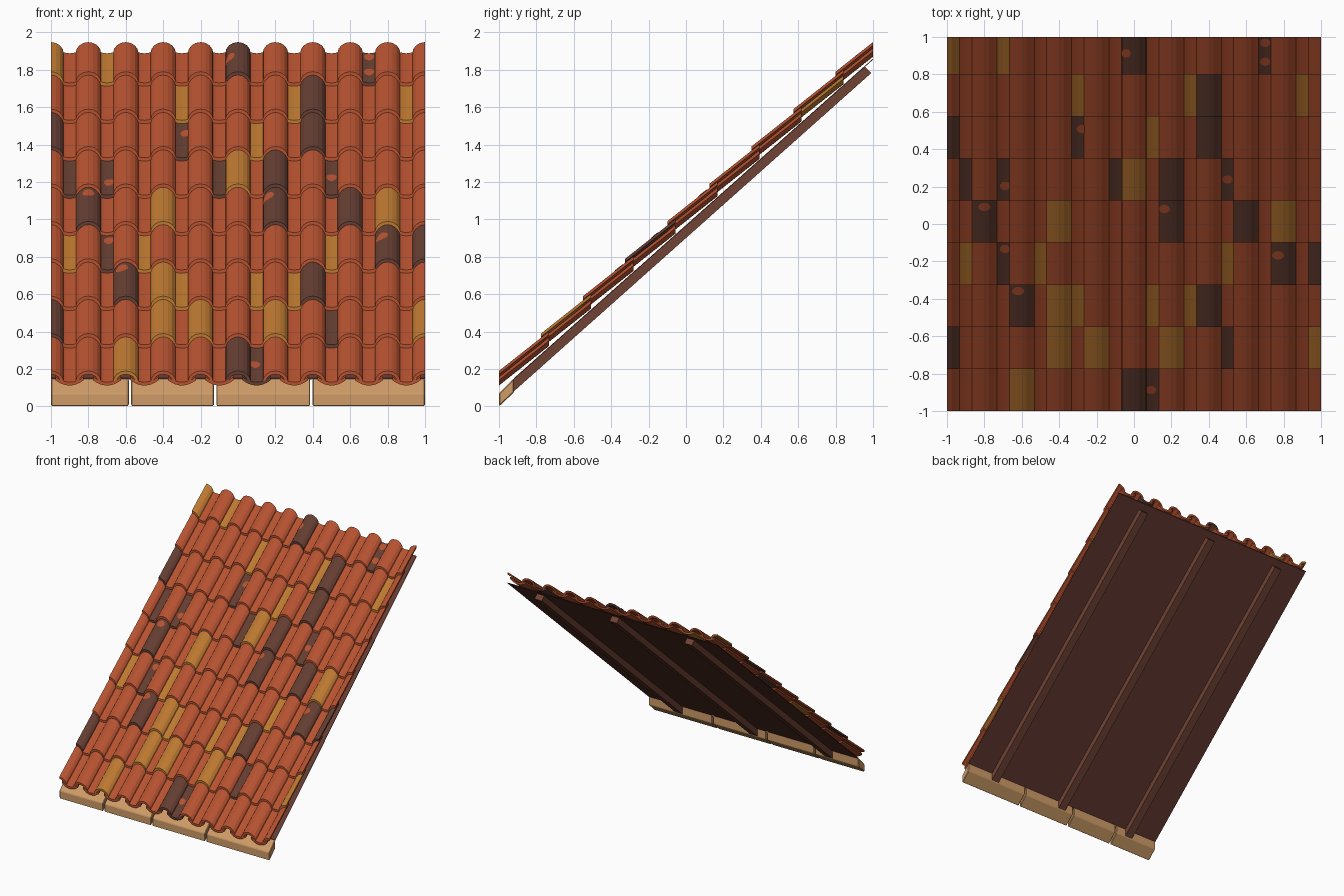
import bpy, bmesh, math

cube = bpy.data.objects.get("Cube")
if cube:
    bpy.data.objects.remove(cube)


def material(name, hex_code):
    """Flat colour from an sRGB hex string."""
    def linear(c):
        return c / 12.92 if c <= 0.04045 else ((c + 0.055) / 1.055) ** 2.4
    rgb = [linear(v / 255) for v in bytes.fromhex(hex_code)] + [1]
    mat = bpy.data.materials.new(name)
    mat.use_nodes = True
    mat.diffuse_color = rgb
    mat.node_tree.nodes["Principled BSDF"].inputs["Base Color"].default_value = rgb
    return mat


TERRACOTTA = material("terracotta", "B65230")
OCHRE = material("ochre", "BC7830")
CHARRED = material("dark_brown_clay", "643D31")
TAN = material("tan_wood", "CF9C68")
RAFTER = material("rafter_brown", "704234")
DECK = material("deck_brown", "643A30")

# Roof layout
ROWS, STEP_Y, STEP_Z = 9, 0.225, 0.2
PITCH, TILE_LEN, TILE_SLOPE = 0.1, 0.268, 0.79
BASE_Z, THICK, SEGMENTS = 0.13, 0.018, 8

# Odd coloured tiles per row: slots along x, even = cover, odd = pan
OCHRE_SLOTS = [(-6,), (-4, -2, 2, 10), (-4, -3, 1, 3), (-9, -5, 5), (-4, 8),
               (0,), (1,), (-3, 3, 9), (-10, -7)]
DARK_SLOTS = [(0, 1), (-10, 5), (-6, 4), (-7, 8, 10), (-8, 2, 6),
              (-9, -7, -1, 2, 5), (-10, -3, 4), (4,), (0, 7)]
# Worn spots: row, x, position up the tile
SPOTS = [(0, .09, .5), (2, -.62, .85), (3, -.69, .85), (3, .77, .7),
         (4, -.8, .85), (4, .16, .8), (5, -.69, .35), (5, .5, .5),
         (6, -.28, .7), (8, -.05, .5), (8, .7, .75), (8, .7, .3)]


def finish(name, bm, mats):
    bmesh.ops.recalc_face_normals(bm, faces=bm.faces)
    mesh = bpy.data.meshes.new(name)
    bm.to_mesh(mesh)
    bm.free()
    for m in mats:
        mesh.materials.append(m)
    obj = bpy.data.objects.new(name, mesh)
    bpy.context.collection.objects.link(obj)
    return obj


def prism(name, profile, x0, x1, mat):
    """Extrude a y-z profile along x."""
    bm = bmesh.new()
    face = bm.faces.new([bm.verts.new((x0, y, z)) for y, z in profile])
    ext = bmesh.ops.extrude_face_region(bm, geom=[face])["geom"]
    verts = [v for v in ext if isinstance(v, bmesh.types.BMVert)]
    bmesh.ops.translate(bm, verts=verts, vec=(x1 - x0, 0, 0))
    return finish(name, bm, [mat])


def tile_profile(slot):
    """Outer and inner x-z points of a cover (even) or pan (odd) tile."""
    outer, inner = [], []
    cx = slot * PITCH
    for i in range(SEGMENTS + 1):
        t = 2 * i / SEGMENTS - 1
        if slot % 2 == 0:
            a = t * math.pi / 2
            outer.append((cx + .068 * math.sin(a), .06 * math.cos(a)))
            inner.append((cx + .052 * math.sin(a), .042 * math.cos(a)))
        else:
            outer.append((cx + .075 * t, .028 * t * t))
            inner.append((cx + .075 * t, .028 * t * t - THICK))
    # Edge covers are cut in half at the verge
    keep = [i for i, p in enumerate(outer) if abs(p[0]) < 1.0001]
    return [outer[i] for i in keep], [inner[i] for i in keep]


def add_tile(bm, slot, y0, z0, mat_index):
    outer, inner = tile_profile(slot)
    length = min(TILE_LEN, 1 - y0)
    rings = []
    for d in (0, length):
        rings.append([[bm.verts.new((x, y0 + d, z0 + d * TILE_SLOPE + h))
                       for x, h in pts] for pts in (outer, inner)])
    (fo, fi), (bo, bi) = rings
    quads = []
    for i in range(len(outer) - 1):
        for a, b in ((fo, bo), (bi, fi), (fi, fo), (bo, bi)):
            quads.append((a[i], a[i + 1], b[i + 1], b[i]))
    for i in (0, -1):
        quads.append((fo[i], bo[i], bi[i], fi[i]))
    for q in quads:
        bm.faces.new(q).material_index = mat_index


def surface_height(x, outer):
    for (xa, ha), (xb, hb) in zip(outer, outer[1:]):
        if xa <= x <= xb:
            return ha + (hb - ha) * (x - xa) / (xb - xa)
    return 0


# Tile rows, each lapping over the one below
for row in range(ROWS):
    bm = bmesh.new()
    for slot in range(-10, 11):
        index = 1 if slot in OCHRE_SLOTS[row] else 2 if slot in DARK_SLOTS[row] else 0
        add_tile(bm, slot, row * STEP_Y - 1, BASE_Z + row * STEP_Z, index)
    finish(f"tile_row_{row + 1}", bm, [TERRACOTTA, OCHRE, CHARRED])

# Worn spots showing clay colour on the dark tiles
bm = bmesh.new()
for row, x, up in SPOTS:
    slot = round(x / PITCH)
    outer = tile_profile(slot)[0]
    d = up * STEP_Y
    radius = .032 if slot % 2 == 0 else .027
    lo, hi = max(x - radius, outer[0][0]), min(x + radius, outer[-1][0])
    strip = []
    for i in range(9):
        px = lo + (hi - lo) * i / 8
        half = .022 * math.sqrt(max(.05, 1 - (i / 4 - 1) ** 2))
        strip.append([bm.verts.new((px, row * STEP_Y - 1 + dd,
                      BASE_Z + row * STEP_Z + dd * TILE_SLOPE
                      + surface_height(px, outer) + .004))
                      for dd in (d - half, d + half)])
    for a, b in zip(strip, strip[1:]):
        bm.faces.new((a[0], b[0], b[1], a[1]))
finish("worn_spots", bm, [TERRACOTTA])

# Roof deck under the tiles
prism("deck", [(-.92, .151), (1, 1.86), (1, 1.854), (-.92, .145)], -1, 1, DECK)

# Rafters under the deck
for side, x in (("right", -.714), ("middle", 0), ("left", .714)):
    prism(f"rafter_{side}", [(-.92, .148), (.955, 1.817), (.99, 1.782), (-.92, .081)],
          x - .035, x + .035, RAFTER)

# Eave boards with narrow joints
JOINTS = [-1, -.578, -.122, .392, 1]
for i, (x0, x1) in enumerate(zip(JOINTS, JOINTS[1:])):
    a = x0 + (.006 if i else 0)
    b = x1 - (.006 if i < 3 else 0)
    board = prism(f"eave_board_{i + 1}",
                  [(-1, 0), (-1, .07), (-.92, .151), (-.92, .075)], a, b, TAN)
    bevel = board.modifiers.new("soft_edges", "BEVEL")
    bevel.width, bevel.segments = .005, 1
